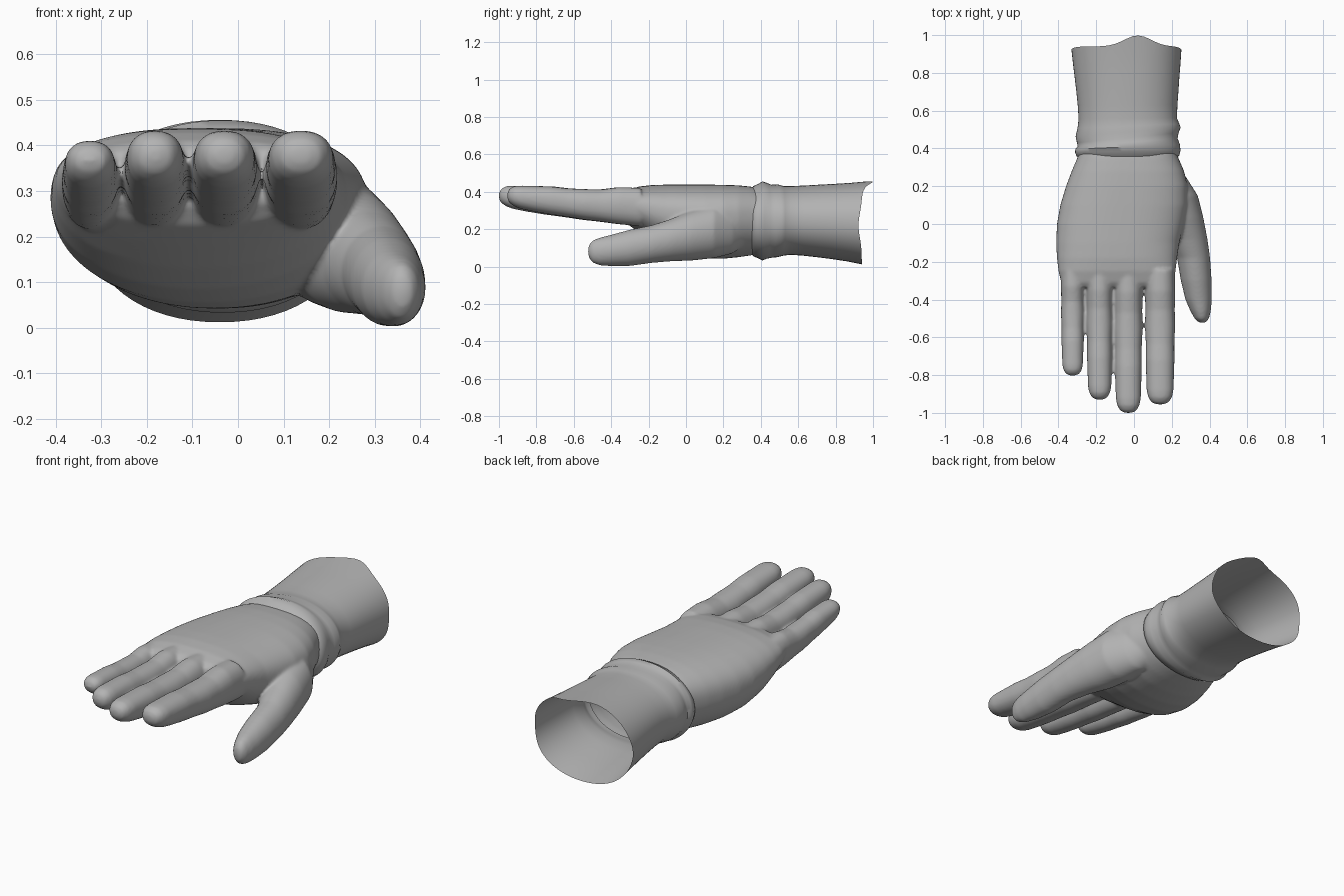
import bpy, bmesh, math

if "Cube" in bpy.data.objects:
    bpy.data.objects.remove(bpy.data.objects["Cube"])

grey = bpy.data.materials.new("grey")
grey.diffuse_color = (0.45, 0.45, 0.45, 1)
grey.use_nodes = True
grey.node_tree.nodes["Principled BSDF"].inputs["Base Color"].default_value = grey.diffuse_color


def loft(name, rings, sides=40, mid=0.5, upper=2.0, lower=2.0, capped=True, warp=None):
    """Skin rounded sections (y, x0, x1, z0, z1) strung along y."""
    bm = bmesh.new()
    loops = []
    for y, x0, x1, z0, z1 in rings:
        cx, a = (x0 + x1) / 2, (x1 - x0) / 2
        cz = z0 + mid * (z1 - z0)
        loop = []
        for i in range(sides):
            t = 2 * math.pi * i / sides
            c, s = math.cos(t), math.sin(t)
            n = upper if s > 0 else lower
            h = z1 - cz if s > 0 else cz - z0
            px = cx + a * math.copysign(abs(c) ** (2 / n), c)
            pz = cz + h * math.copysign(abs(s) ** (2 / n), s)
            py = warp(px, y, pz) if warp else y
            loop.append(bm.verts.new((px, py, pz)))
        loops.append(loop)
    for la, lb in zip(loops, loops[1:]):
        for i in range(sides):
            j = (i + 1) % sides
            bm.faces.new((la[i], la[j], lb[j], lb[i]))
    if capped:
        bm.faces.new(loops[0])
        bm.faces.new(loops[-1])
    bmesh.ops.recalc_face_normals(bm, faces=bm.faces)
    me = bpy.data.meshes.new(name)
    bm.to_mesh(me)
    bm.free()
    me.materials.append(grey)
    ob = bpy.data.objects.new(name, me)
    bpy.context.collection.objects.link(ob)
    return ob


def finger(name, cx, tip, half, drop):
    """Finger with slightly swollen joints and a rounded tip."""
    # fraction of length, width factor, underside z, top z
    prof = [(0, 1.0, .215, .42), (.16, 1.03, .226, .425), (.3, 1.0, .24, .412),
            (.42, 1.03, .25, .414), (.55, .97, .265, .418), (.67, .98, .277, .428),
            (.8, .94, .293, .431), (.9, .91, .308, .433), (.95, .8, .322, .43),
            (.985, .58, .34, .415), (1, .25, .363, .393)]
    base = -.24
    rings = [(base + t * (tip - base), cx - half * w, cx + half * w, lo, hi - drop)
             for t, w, lo, hi in prof]
    return loft(name, rings, 32, .52, 2.2, 2.2)


# Palm and back of the hand, running into the wrist
palm = loft("hand", [
    (-.335, -.37, .20, .265, .39), (-.31, -.385, .21, .225, .41), (-.25, -.40, .22, .18, .428),
    (-.18, -.408, .228, .13, .436), (-.10, -.412, .24, .085, .438), (0, -.408, .265, .055, .438),
    (.10, -.39, .285, .042, .438), (.2, -.36, .285, .042, .437), (.28, -.33, .265, .05, .434),
    (.35, -.30, .235, .06, .427), (.42, -.275, .21, .08, .41), (.5, -.265, .202, .088, .402),
    (.6, -.265, .202, .088, .402)], 64, .56, 2.5, 2.1)

# Thumb with its fleshy root
thumb = loft("thumb", [
    (.32, .06, .215, .12, .3), (.25, .07, .275, .07, .33), (.15, .08, .338, .045, .335),
    (.03, .12, .368, .032, .3), (-.08, .185, .389, .028, .255), (-.18, .228, .403, .02, .222),
    (-.3, .248, .411, .003, .197), (-.4, .272, .412, .002, .17), (-.46, .298, .407, .006, .155),
    (-.5, .32, .397, .02, .14), (-.518, .338, .384, .045, .118), (-.524, .353, .372, .07, .095)], 40)

parts = [palm, thumb,
         finger("little_finger", -.325, -.803, .060, .022),
         finger("ring_finger", -.182, -.93, .068, 0),
         finger("middle_finger", -.030, -1.0, .073, 0),
         finger("index_finger", .138, -.955, .078, 0)]

# Fuse palm, thumb and fingers into one smooth skin
bpy.ops.object.select_all(action='DESELECT')
for ob in parts:
    ob.select_set(True)
bpy.context.view_layer.objects.active = palm
bpy.ops.object.join()
fuse = palm.modifiers.new("fuse", 'REMESH')
fuse.mode = 'VOXEL'
fuse.voxel_size = .0075
soft = palm.modifiers.new("soften", 'SMOOTH')
soft.factor = .5
soft.iterations = 12
for m in ("fuse", "soften"):
    bpy.ops.object.modifier_apply(modifier=m)

# Open the hand at the wrist
bm = bmesh.new()
bm.from_mesh(palm.data)
bmesh.ops.bisect_plane(bm, geom=bm.verts[:] + bm.edges[:] + bm.faces[:],
                       plane_co=(0, .54, 0), plane_no=(0, 1, 0), clear_outer=True)
bm.to_mesh(palm.data)
bm.free()
if not palm.data.materials:
    palm.data.materials.append(grey)


def cuff_warp(x, y, z):
    """Slant the wrist folds and make the open edge wavy."""
    out = y + .1 * x * math.exp(-((y - .465) / .06) ** 2)
    w = max(0, (y - .7) / .24)
    if z > .25:
        out += w * .058 * math.exp(-((x - .02) / .1) ** 2)
    return out - w * .018 * math.exp(-((z - .22) / .09) ** 2)


# Folded wristband and flared open cuff
cuff = loft("cuff", [
    (.345, -.28, .21, .08, .41), (.36, -.304, .239, .055, .43), (.385, -.312, .246, .045, .441),
    (.41, -.310, .243, .033, .455), (.435, -.298, .231, .042, .447), (.46, -.302, .236, .047, .437),
    (.49, -.309, .247, .05, .44), (.52, -.299, .240, .058, .431), (.56, -.293, .227, .063, .43),
    (.63, -.298, .230, .058, .433), (.7, -.305, .235, .05, .437), (.78, -.314, .240, .04, .442),
    (.86, -.323, .246, .028, .448), (.94, -.331, .251, .012, .456)],
    64, .5, 2.15, 2.15, capped=False, warp=cuff_warp)

# Smooth shading
for ob in (palm, cuff):
    bpy.ops.object.select_all(action='DESELECT')
    ob.select_set(True)
    bpy.context.view_layer.objects.active = ob
    bpy.ops.object.shade_smooth_by_angle(angle=math.radians(50))
